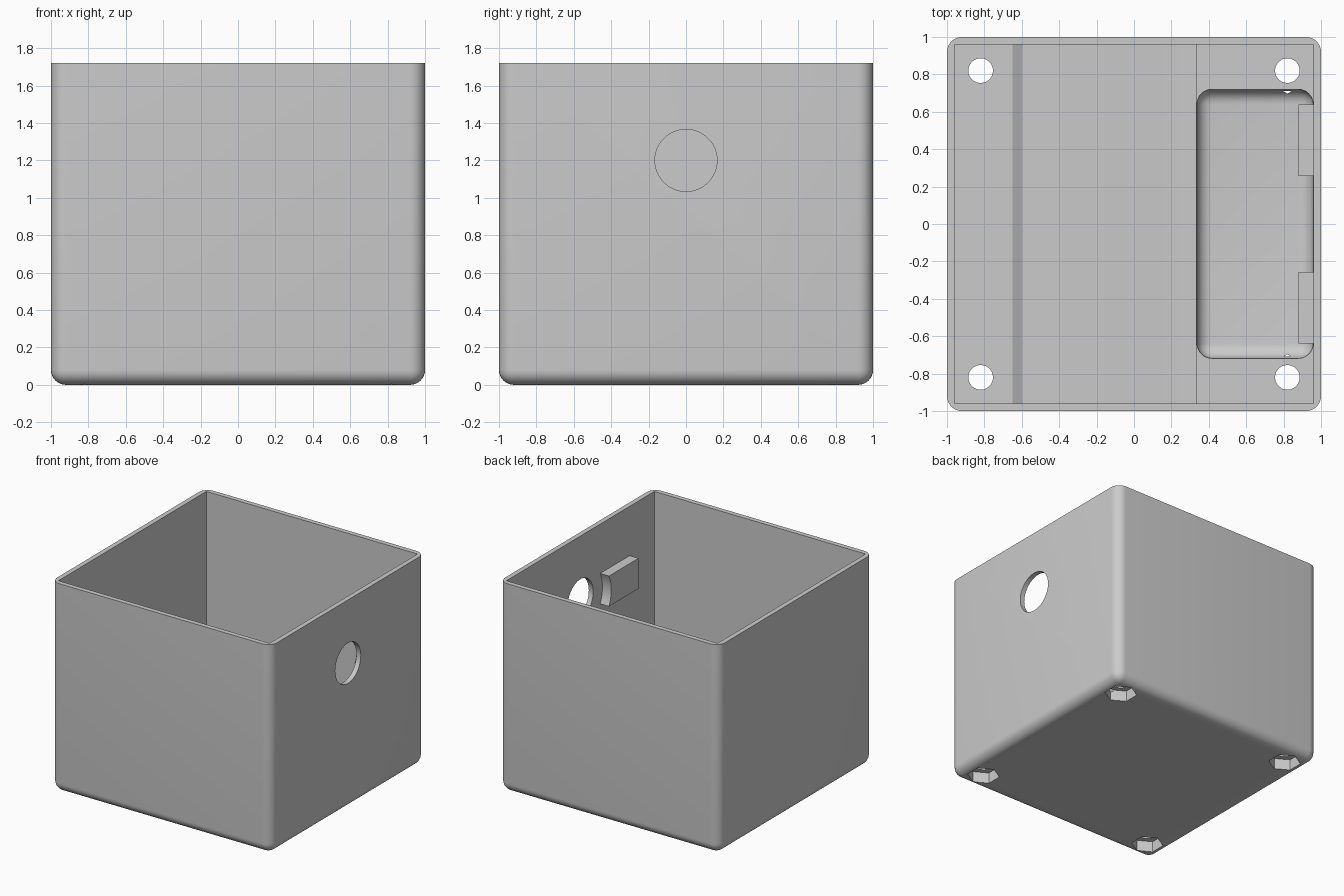
import bpy, bmesh, math
from mathutils import Vector

old = bpy.data.objects.get("Cube")
if old:
    bpy.data.objects.remove(old)

plastic = bpy.data.materials.new("light_grey")
plastic.use_nodes = True
GREY = (0.6, 0.6, 0.6, 1)
plastic.diffuse_color = GREY
plastic.node_tree.nodes["Principled BSDF"].inputs["Base Color"].default_value = GREY


def make(name, bm):
    bmesh.ops.recalc_face_normals(bm, faces=bm.faces)
    mesh = bpy.data.meshes.new(name)
    bm.to_mesh(mesh)
    bm.free()
    mesh.materials.append(plastic)
    ob = bpy.data.objects.new(name, mesh)
    bpy.context.collection.objects.link(ob)
    return ob


def rounded_box(name, low, high, radius):
    """Box rounded on its upright and bottom edges, with a flat top."""
    low, high = Vector(low), Vector(high)
    bm = bmesh.new()
    bmesh.ops.create_cube(bm, size=1)
    for v in bm.verts:
        v.co = (low + high) / 2 + v.co * (high - low)
    edges = [e for e in bm.edges if min(v.co.z for v in e.verts) < high.z - 0.01]
    bmesh.ops.bevel(bm, geom=edges, offset=radius, segments=8,
                    profile=0.5, affect='EDGES')
    return make(name, bm)


def prism(name, outline, shift):
    """Closed outline extruded along a vector."""
    bm = bmesh.new()
    face = bm.faces.new([bm.verts.new(p) for p in outline])
    side = bmesh.ops.extrude_face_region(bm, geom=[face])["geom"]
    bmesh.ops.translate(bm, vec=shift,
                        verts=[g for g in side if isinstance(g, bmesh.types.BMVert)])
    return make(name, bm)


def polygon(radius, sides, turn=0):
    step = 2 * math.pi / sides
    return [(radius * math.cos(i * step + turn), radius * math.sin(i * step + turn))
            for i in range(sides)]


def combine(body, tool, operation):
    mod = body.modifiers.new(tool.name, 'BOOLEAN')
    mod.object, mod.operation, mod.solver = tool, operation, 'EXACT'
    bpy.context.view_layer.objects.active = body
    bpy.ops.object.modifier_apply(modifier=mod.name)
    bpy.data.objects.remove(tool)


TOP, INNER = 1.72, 0.96
HOLE_Z = 1.2

# Outer shell
box = rounded_box("open_box", (-1, -1, 0), (1, 1, TOP), 0.08)

# Interior with a gently stepped floor
floor = [(-INNER, 0.22), (-0.65, 0.22), (-0.6, 0.19), (0.03, 0.19), (0.08, 0.18),
         (0.335, 0.18), (0.335, 0.14), (INNER, 0.14)]
section = [(-INNER, 2)] + floor + [(INNER, 2)]
combine(box, prism("cavity", [(x, -INNER, z) for x, z in section],
                   (0, 2 * INNER, 0)), 'DIFFERENCE')

# Rounded pocket in the floor
combine(box, rounded_box("pocket", (0.337, -0.718, 0.045), (0.958, 0.72, 0.5), 0.08),
        'DIFFERENCE')

# Screw holes and hexagonal nut recesses in the corners
for sx in (-1, 1):
    for sy in (-1, 1):
        cx, cy = 0.82 * sx, 0.82 * sy
        for name, radius, sides, height in (("screw_hole", 0.066, 32, 0.5),
                                            ("nut_recess", 0.123, 6, 0.09)):
            ring = polygon(radius, sides, math.pi / 6)
            tool = prism(name, [(cx + x, cy + y, -0.1) for x, y in ring],
                         (0, 0, height + 0.1))
            combine(box, tool, 'DIFFERENCE')

# Round opening in the side wall
combine(box, prism("side_hole", [(0.9, y, HOLE_Z + z) for y, z in polygon(0.166, 48)],
                   (0.2, 0, 0)), 'DIFFERENCE')

# Pair of inner tabs, curved on the side facing the opening
half, radius = 0.125, 0.286
limit = math.asin(half / radius)
arc = [(radius * math.cos(a), radius * math.sin(a))
       for a in (limit * (i / 4 - 1) for i in range(9))]
for side in (-1, 1):
    outline = arc + [(0.64, half), (0.64, -half)]
    combine(box, prism("tab", [(0.88, side * y, HOLE_Z - 0.01 + z) for y, z in outline],
                       (0.1, 0, 0)), 'UNION')

# Smooth rounded edges, crisp corners
bpy.ops.object.select_all(action='DESELECT')
box.select_set(True)
bpy.context.view_layer.objects.active = box
bpy.ops.object.shade_smooth_by_angle(angle=math.radians(25))
